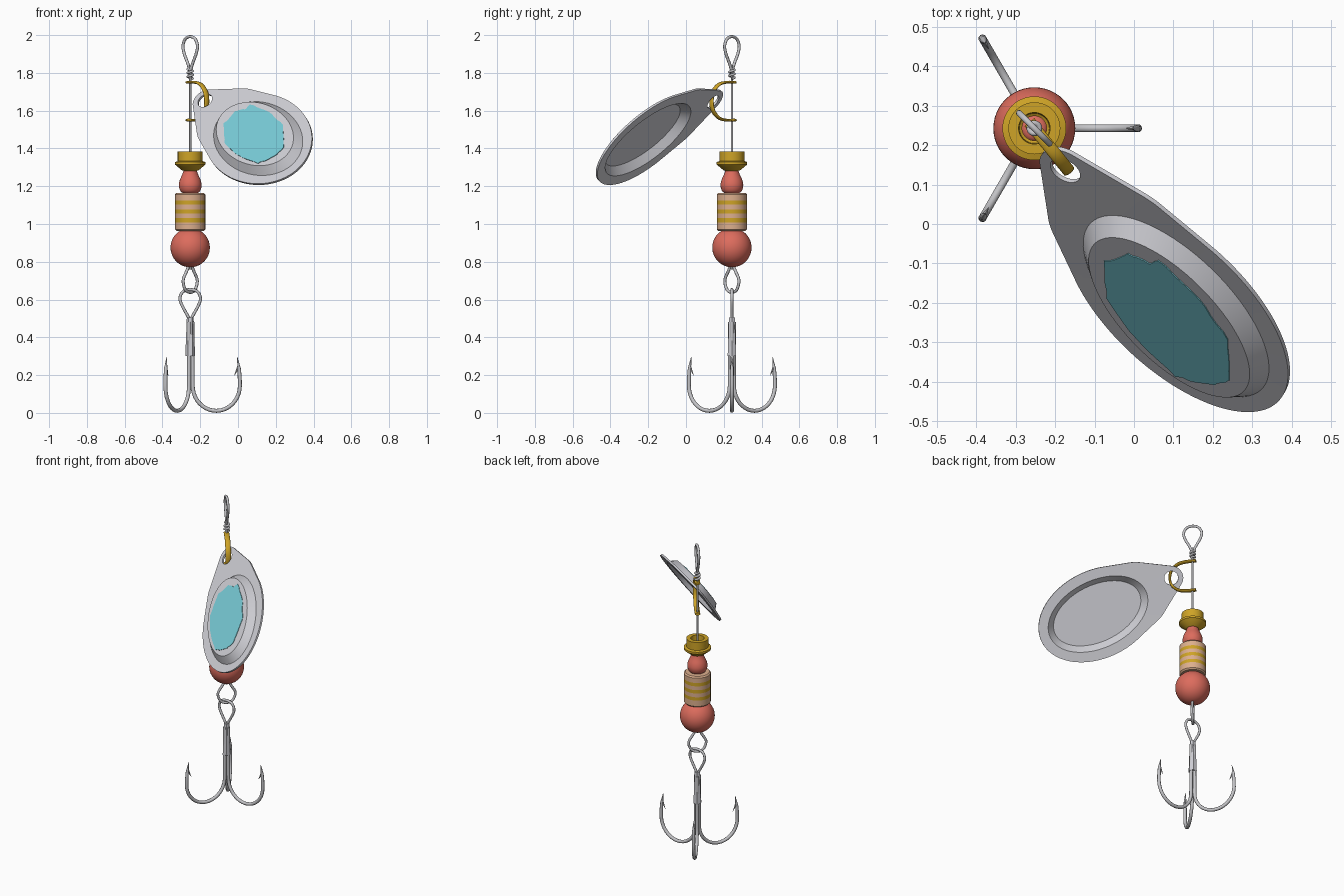
import bpy, bmesh, math, random
from mathutils import Vector, Matrix

if "Cube" in bpy.data.objects:
    bpy.data.objects.remove(bpy.data.objects["Cube"])

random.seed(4)
AX = Vector((-0.253, 0.243, 0))          # vertical wire axis
UP = Vector((0, 0, 1))


def material(name, rgb):
    m = bpy.data.materials.new(name)
    m.diffuse_color = (*rgb, 1)
    m.use_nodes = True
    m.node_tree.nodes["Principled BSDF"].inputs["Base Color"].default_value = m.diffuse_color
    return m


STEEL = material("steel_wire", (0.55, 0.55, 0.57))
SILVER = material("silver_blade", (0.62, 0.62, 0.66))
GOLD = material("gold", (0.62, 0.37, 0.02))
CORAL = material("coral", (0.72, 0.15, 0.11))
PEACH = material("peach", (0.72, 0.43, 0.27))
TEAL = material("teal", (0.19, 0.60, 0.68))


def finish(name, bm, mats, angle=35, matrix=None, solid=0):
    bmesh.ops.recalc_face_normals(bm, faces=bm.faces)
    me = bpy.data.meshes.new(name)
    bm.to_mesh(me)
    bm.free()
    ob = bpy.data.objects.new(name, me)
    bpy.context.collection.objects.link(ob)
    for m in mats:
        me.materials.append(m)
    if matrix:
        ob.matrix_world = matrix
    bpy.ops.object.select_all(action='DESELECT')
    ob.select_set(True)
    bpy.context.view_layer.objects.active = ob
    if solid:
        mod = ob.modifiers.new("thickness", 'SOLIDIFY')
        mod.thickness, mod.offset = solid, 0
        bpy.ops.object.convert(target='MESH')
    bpy.ops.object.shade_smooth_by_angle(angle=math.radians(angle))
    return ob


def skin(bm, rings, closed):
    n = len(rings[0])
    for k in range(len(rings) - (0 if closed else 1)):
        a, b = rings[k], rings[(k + 1) % len(rings)]
        for i in range(n):
            bm.faces.new((a[i], a[(i + 1) % n], b[(i + 1) % n], b[i]))


def lathe(name, profile, mats, closed=False, segs=48, rule=None):
    bm = bmesh.new()
    rings = [[bm.verts.new(AX + Vector((r * math.cos(t), r * math.sin(t), z)))
              for t in (2 * math.pi * i / segs for i in range(segs))] for r, z in profile]
    skin(bm, rings, closed)
    if not closed:
        bm.faces.new(rings[0])
        bm.faces.new(rings[-1])
    if rule:
        for f in bm.faces:
            f.material_index = rule(f.calc_center_median().z)
    return finish(name, bm, mats)


def smooth_path(pts, closed=False, steps=6):
    """Catmull-Rom through the points."""
    n, out = len(pts), []
    get = (lambda i: pts[i % n]) if closed else (lambda i: pts[max(0, min(n - 1, i))])
    for i in range(n if closed else n - 1):
        a, b, c, d = (get(i + k) for k in (-1, 0, 1, 2))
        for s in range(steps):
            t = s / steps
            out.append(0.5 * (2 * b + (c - a) * t + (2 * a - 5 * b + 4 * c - d) * t * t
                              + (3 * b - a - 3 * c + d) * t ** 3))
    return out if closed else out + [pts[-1]]


def sweep(name, pts, side, radii, mat, closed=False, wide=1, segs=10):
    """Round or flattened section along a path; side is the path plane's normal."""
    bm, rings, n = bmesh.new(), [], len(pts)
    for i, p in enumerate(pts):
        nxt = pts[(i + 1) % n] if closed else pts[min(i + 1, n - 1)]
        prv = pts[i - 1] if closed else pts[max(i - 1, 0)]
        m = side.cross(nxt - prv).normalized()
        r = radii[i] if isinstance(radii, list) else radii
        rings.append([bm.verts.new(p + m * r * math.cos(t) + side * r * wide * math.sin(t))
                      for t in (2 * math.pi * k / segs for k in range(segs))])
    skin(bm, rings, closed)
    if not closed:
        bm.faces.new(rings[0])
        bm.faces.new(rings[-1])
    return finish(name, bm, [mat], 50)


def plane_path(rz, deg):
    """(radius, height) points in the vertical plane at an azimuth, plus plane normal."""
    d = Vector((math.cos(math.radians(deg)), math.sin(math.radians(deg)), 0))
    return [AX + d * r + UP * z for r, z in rz], d.cross(UP)


def mirrored(rz):
    """Close a half loop whose first and last points lie on the axis."""
    return rz + [(-r, z) for r, z in rz[-2:0:-1]]


# Wire with its loops and twist
sweep("main_wire", [AX + UP * 1.84, AX + UP * 1.3, AX + UP * 0.76], Vector((1, 0, 0)), 0.006, STEEL)
for name, half, deg in (
        ("top_loop", [(0, 1.815), (0.018, 1.85), (0.046, 1.905), (0.054, 1.945), (0.036, 1.98), (0, 1.992)], 135),
        ("lower_loop", [(0, 0.785), (0.03, 0.745), (0.053, 0.70), (0.036, 0.652), (0, 0.638)], 45),
        ("hook_eye", [(0, 0.49), (0.014, 0.515), (0.046, 0.575), (0.054, 0.61), (0.038, 0.642), (0, 0.653)], 0)):
    pts, side = plane_path(mirrored(half), deg)
    sweep(name, smooth_path(pts, True), side, 0.008, STEEL, True)
coil = [AX + Vector((0.013 * math.cos(t), 0.013 * math.sin(t), 1.77 + 0.05 * i / 50))
        for i, t in ((i, i * math.pi / 10) for i in range(51))]
sweep("wire_twist", coil, UP, 0.007, STEEL)

# Clevis that carries the blade
pts, side = plane_path([(-0.02, 1.75), (0.04, 1.75), (0.09, 1.738), (0.128, 1.70), (0.139, 1.65),
                        (0.128, 1.60), (0.09, 1.562), (0.04, 1.55), (-0.02, 1.55)], -51)
sweep("clevis", smooth_path(pts), side, 0.0075, GOLD, wide=2.2, segs=14)

# Body: gold cup, pear bead, striped barrel, ball
lathe("gold_cup", [(0.030, 1.28), (0.045, 1.285), (0.081, 1.315), (0.081, 1.328), (0.066, 1.333),
                   (0.066, 1.385), (0.040, 1.385), (0.038, 1.35), (0.031, 1.345),
                   (0.031, 1.28)], [GOLD], closed=True)
pear = [Vector(p) for p in ((0.030, 1.160), (0.050, 1.172), (0.060, 1.200), (0.056, 1.230),
                            (0.042, 1.262), (0.030, 1.292), (0.010, 1.300))]
lathe("pear_bead", [tuple(p) for p in smooth_path(pear, steps=4)], [CORAL])
STRIPES = (1.020, 1.067, 1.114)
barrel = [(0.030, 0.963), (0.072, 0.963), (0.080, 0.971)]
for z in STRIPES:
    barrel += [(0.080, z - 0.011), (0.080, z + 0.011)]
barrel += [(0.080, 1.157), (0.072, 1.165), (0.030, 1.165)]
lathe("striped_barrel", barrel, [PEACH, GOLD],
      rule=lambda z: int(any(abs(z - s) < 0.01 for s in STRIPES)))
arc = [math.pi * (i / 24 - 0.5) for i in range(25)]
lathe("ball", [(max(0.104 * math.cos(t), 0.001), 0.875 + 0.104 * math.sin(t)) for t in arc], [CORAL])

# Treble hook: sleeve, three bent hooks with barbs
lathe("hook_sleeve", [(0.018, 0.505), (0.026, 0.30)], [SILVER], segs=6)
bend = [(0.138 - 0.125 * math.cos(t), 0.145 - 0.134 * math.sin(t))
        for t in (math.pi * i / 20 for i in range(21))]
shape = [(0.012, 0.48), (0.012, 0.30)] + bend + [(0.262, 0.19), (0.259, 0.235), (0.249, 0.295)]
thick = [0.0105] * (len(shape) - 2) + [0.009, 0.001]
for k in range(3):
    pts, side = plane_path(shape, 120 * k)
    sweep(f"hook_{k + 1}", pts, side, thick, STEEL)
    pts, side = plane_path([(0.256, 0.25), (0.247, 0.225), (0.233, 0.197)], 120 * k)
    sweep(f"barb_{k + 1}", pts, side, [0.006, 0.005, 0.001], STEEL, segs=6)

# Blade: flat teardrop with hole and raised oval, local u = length, v = width
U = Vector((0.575, -0.705, -0.41)).normalized()
W = Vector((0.71, 0.153, 0.686))
W = (W - U * W.dot(U)).normalized()
N = U.cross(W)
BLADE = Matrix((U, W, N)).transposed().to_4x4()
BLADE.translation = (-0.172, 0.14, 1.65)
CU, H = 0.488, 0.042


def oval(cu, a, b, z=0, n=72):
    return [Vector((cu + a * math.cos(t), b * math.sin(t), z))
            for t in (2 * math.pi * i / n for i in range(n))]


def teardrop(n=160):
    """Outer hull of tip circle, two shoulder circles and main oval."""
    out = []
    for i in range(n):
        c, s = math.cos(2 * math.pi * i / n), math.sin(2 * math.pi * i / n)
        cand = []
        for cu, a, b in ((0, 0.072, 0.072), (0.12, 0.135, 0.135), (0.24, 0.202, 0.202), (CU, 0.375, 0.264)):
            h = math.hypot(a * c, b * s)
            cand.append((cu * c + h, cu + a * a * c / h, b * b * s / h))
        _, u, v = max(cand)
        out.append(Vector((u, v, 0)))
    return out


bm = bmesh.new()
loops = [[bm.verts.new(p) for p in ring] for ring in
         (teardrop(), oval(0, 0.042, 0.042, n=32), oval(CU, 0.32, 0.205))]
edges = [bm.edges.new((r[i - 1], r[i])) for r in loops for i in range(len(r))]
bmesh.ops.triangle_fill(bm, edges=edges, use_beauty=True)
top = [bm.verts.new(p) for p in oval(CU, 0.282, 0.172, H)]
skin(bm, [loops[2], top], False)
bm.faces.new(top)
finish("spinner_blade", bm, [SILVER], 25, BLADE, 0.012)

# Ragged painted patch on the raised oval
patch = [(-.184, .113), (-.180, .077), (-.224, .037), (-.216, -.052), (-.107, -.139), (.036, -.150),
         (.180, -.123), (.229, -.037), (.229, .032), (.108, .128), (-.036, .142)]
bm, rim = bmesh.new(), []
for i, p in enumerate(patch):
    a, b = Vector(p), Vector(patch[(i + 1) % len(patch)])
    for s in range(5):
        q = a.lerp(b, s / 5) * random.uniform(0.98, 1.02)
        rim.append(bm.verts.new((CU + q.x, q.y, H + 0.0085)))
bm.faces.new(rim)
finish("painted_patch", bm, [TEAL], 30, BLADE, 0.003)
